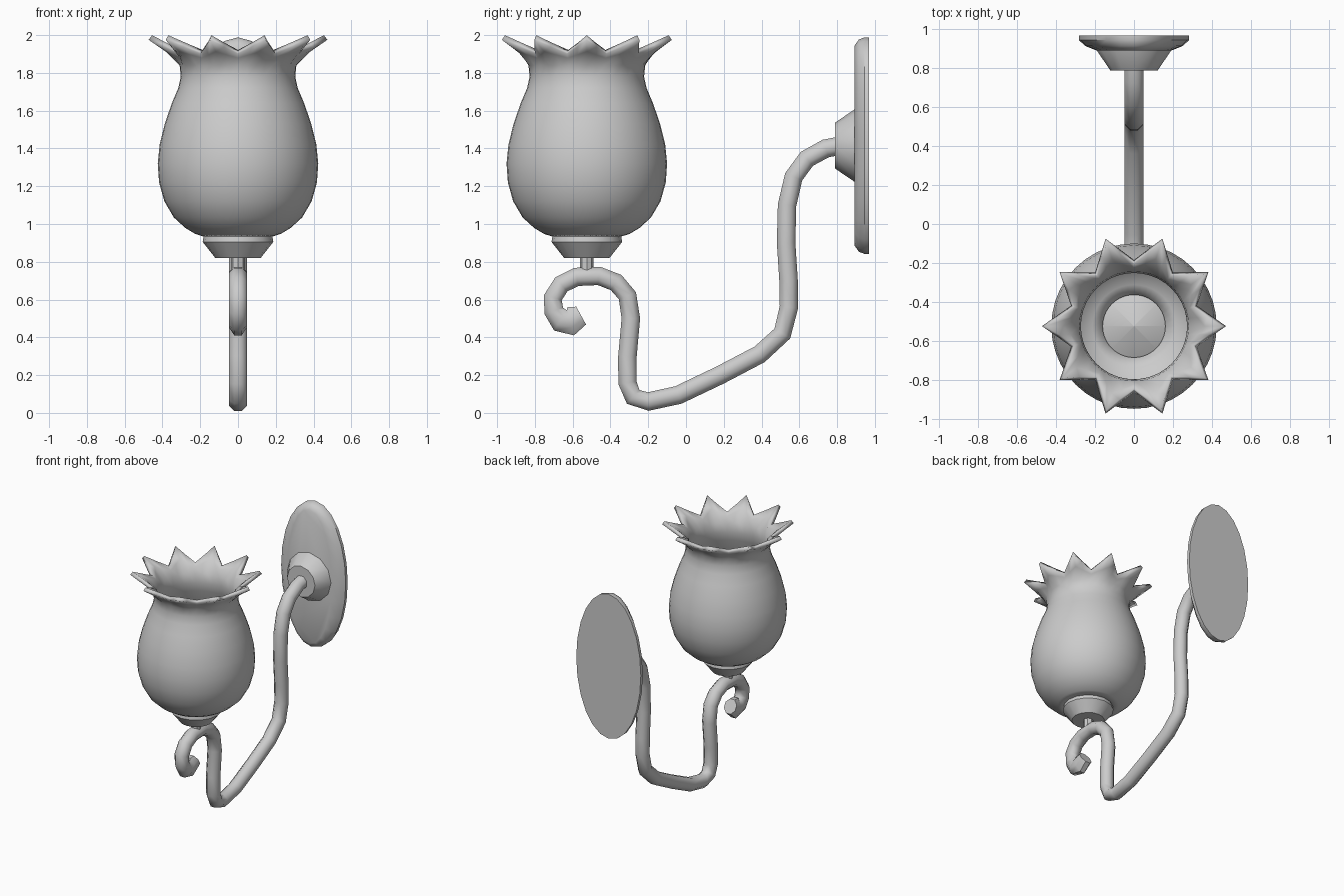
import bpy, bmesh
from math import sin, cos, pi
from mathutils import Vector

if "Cube" in bpy.data.objects:
    bpy.data.objects.remove(bpy.data.objects["Cube"])

CY = -0.525  # shade axis


def make(name, rings, cap_start=True, cap_end=True, angle=40):
    """Skin a list of closed rings (equal point counts) into one object."""
    bm = bmesh.new()
    rows = [[bm.verts.new(p) for p in ring] for ring in rings]
    n = len(rows[0])
    for a, b in zip(rows, rows[1:]):
        for i in range(n):
            j = (i + 1) % n
            bm.faces.new((a[i], a[j], b[j], b[i]))
    if cap_start:
        bm.faces.new(rows[0][::-1])
    if cap_end:
        bm.faces.new(rows[-1])
    if cap_start and cap_end:
        bmesh.ops.recalc_face_normals(bm, faces=bm.faces)
    me = bpy.data.meshes.new(name)
    bm.to_mesh(me)
    bm.free()
    ob = bpy.data.objects.new(name, me)
    bpy.context.collection.objects.link(ob)
    bpy.ops.object.select_all(action='DESELECT')
    ob.select_set(True)
    bpy.context.view_layer.objects.active = ob
    bpy.ops.object.shade_smooth_by_angle(angle=angle * pi / 180)
    return ob


def ring_z(r, z, n):
    return [Vector((r * cos(2 * pi * i / n), CY + r * sin(2 * pi * i / n), z)) for i in range(n)]


def ring_y(y, rx, rz, n):
    return [(rx * cos(2 * pi * i / n), y, 1.415 + rz * sin(2 * pi * i / n)) for i in range(n)]


# Glass shade: bulbous body flaring into a ten-pointed rim
N = 40
profile = [(.17, .93), (.225, .947), (.28, .98), (.34, 1.035), (.39, 1.12), (.418, 1.22),
           (.425, 1.32), (.415, 1.42), (.388, 1.53), (.35, 1.64), (.316, 1.72),
           (.303, 1.78), (.309, 1.84)]
rings = [ring_z(r, z, N) for r, z in profile]
tips, valleys = ring_z(.473, 1.975, N), ring_z(.34, 1.9, N)
rim = [None] * N
for i in range(0, N, 4):
    rim[i], rim[i + 2] = tips[i], valleys[i + 2]
for i in range(1, N, 2):
    rim[i] = (rim[i - 1] + rim[(i + 1) % N]) / 2
mid = []
for base, top in zip(rings[-1], rim):
    p = base.lerp(top, .45)
    p.z += .012
    mid.append(p)
shade = make("glass_shade", rings + [mid, rim], False, False)
sol = shade.modifiers.new("thickness", 'SOLIDIFY')
sol.thickness = .03
sol.offset = -1

# Cup under the shade, its pointed cap inside, and the short stem
make("shade_cup", [ring_z(r, z, 16) for r, z in
                   [(.12, .82), (.187, .905), (.182, .935)]], angle=30)
make("cup_cap", [ring_z(r, z, 8) for r, z in [(.183, .935), (.002, 1.03)]], angle=50)
make("stem", [ring_z(.036, z, 8) for z in (.72, .83)])

# Curved arm with scroll end: (y, z) centre line
path = [(.83, 1.417), (.74, 1.4), (.64, 1.345), (.57, 1.25), (.535, 1.1), (.53, .9),
        (.543, .7), (.545, .56), (.51, .42), (.39, .31), (.18, .2), (-.04, .095),
        (-.2, .06), (-.28, .085), (-.31, .16), (-.31, .3), (-.292, .5), (-.31, .62),
        (-.37, .69), (-.46, .725), (-.58, .72), (-.66, .68), (-.705, .61),
        (-.7, .54), (-.665, .49), (-.61, .485), (-.555, .515)]
widths = [.05] * (len(path) - 4) + [.053, .065, .078, .055]
arm = []
for k, (y, z) in enumerate(path):
    p0, p1 = path[max(k - 1, 0)], path[min(k + 1, len(path) - 1)]
    t = Vector((p1[0] - p0[0], p1[1] - p0[1])).normalized()
    ny, nz = -t.y, t.x
    ring = []
    for i in range(8):
        a = 2 * pi * (i + .5) / 8
        u, v = .053 * cos(a), widths[k] * 1.06 * sin(a)
        ring.append((u, y + ny * v, z + nz * v))
    arm.append(ring)
make("arm", arm, angle=50)

# Oval wall plate and its round collar
make("wall_plate", [ring_y(y, rx, rz, 24) for y, rx, rz in
                    [(.97, .283, .573), (.945, .283, .573), (.915, .25, .562),
                     (.893, .195, .53)]], angle=35)
make("arm_collar", [ring_y(y, r, r, 12) for y, r in [(.9, .192), (.89, .19), (.79, .122)]], angle=25)
